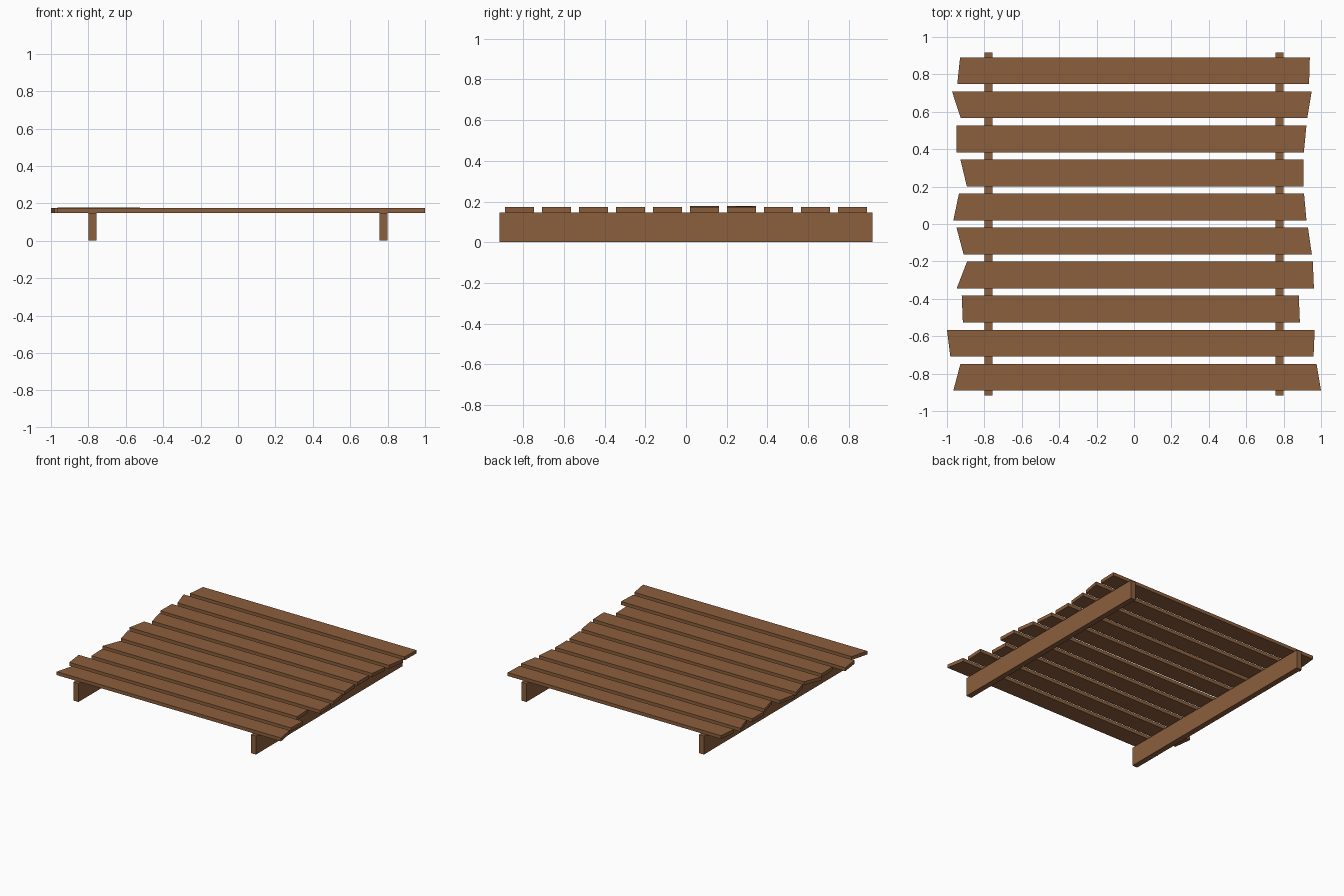
import bpy
import bmesh

if "Cube" in bpy.data.objects:
    bpy.data.objects.remove(bpy.data.objects["Cube"])

wood = bpy.data.materials.new("wood")
wood.diffuse_color = (0.258, 0.112, 0.045, 1)
wood.use_nodes = True
wood.node_tree.nodes["Principled BSDF"].inputs["Base Color"].default_value = wood.diffuse_color

RAIL_H, PLANK_T, PLANK_W, PITCH = 0.147, 0.027, 0.143, 0.182


def prism(name, outline, z0, z1, lift=0.0):
    """Extrude a flat outline upward; lift raises its left (-x) end slightly."""
    bm = bmesh.new()
    face = bm.faces.new([bm.verts.new((x, y, z0 + (lift if x < 0 else 0))) for x, y in outline])
    top = bmesh.ops.extrude_face_region(bm, geom=[face])["geom"]
    bmesh.ops.translate(bm, vec=(0, 0, z1 - z0),
                        verts=[g for g in top if isinstance(g, bmesh.types.BMVert)])
    bmesh.ops.recalc_face_normals(bm, faces=bm.faces)
    mesh = bpy.data.meshes.new(name)
    bm.to_mesh(mesh)
    bm.free()
    mesh.materials.append(wood)
    obj = bpy.data.objects.new(name, mesh)
    bpy.context.collection.objects.link(obj)
    return obj


# Two support rails standing on edge
for side, x in (("left", -0.778), ("right", 0.778)):
    prism(f"{side}_rail", [(x - 0.022, -0.918), (x + 0.022, -0.918),
                           (x + 0.022, 0.918), (x - 0.022, 0.918)], 0, RAIL_H)

# Roughly sawn planks, back to front: left end back/front x, right end back/front x
ends = [
    (-0.930, -0.945, 0.940, 0.936),
    (-0.973, -0.926, 0.950, 0.926),
    (-0.948, -0.950, 0.922, 0.908),
    (-0.928, -0.894, 0.906, 0.906),
    (-0.936, -0.966, 0.909, 0.922),
    (-0.949, -0.911, 0.930, 0.951),
    (-0.893, -0.948, 0.956, 0.962),
    (-0.921, -0.915, 0.881, 0.887),
    (-1.000, -0.982, 0.966, 0.960),
    (-0.928, -0.966, 0.976, 1.000),
]
for i, (lb, lf, rb, rf) in enumerate(ends):
    y = (4.5 - i) * PITCH
    back, front = y + PLANK_W / 2, y - PLANK_W / 2
    prism(f"plank_{i + 1}", [(lf, front), (rf, front), (rb, back), (lb, back)],
          RAIL_H, RAIL_H + PLANK_T, 0.003 if i in (3, 4) else 0)
